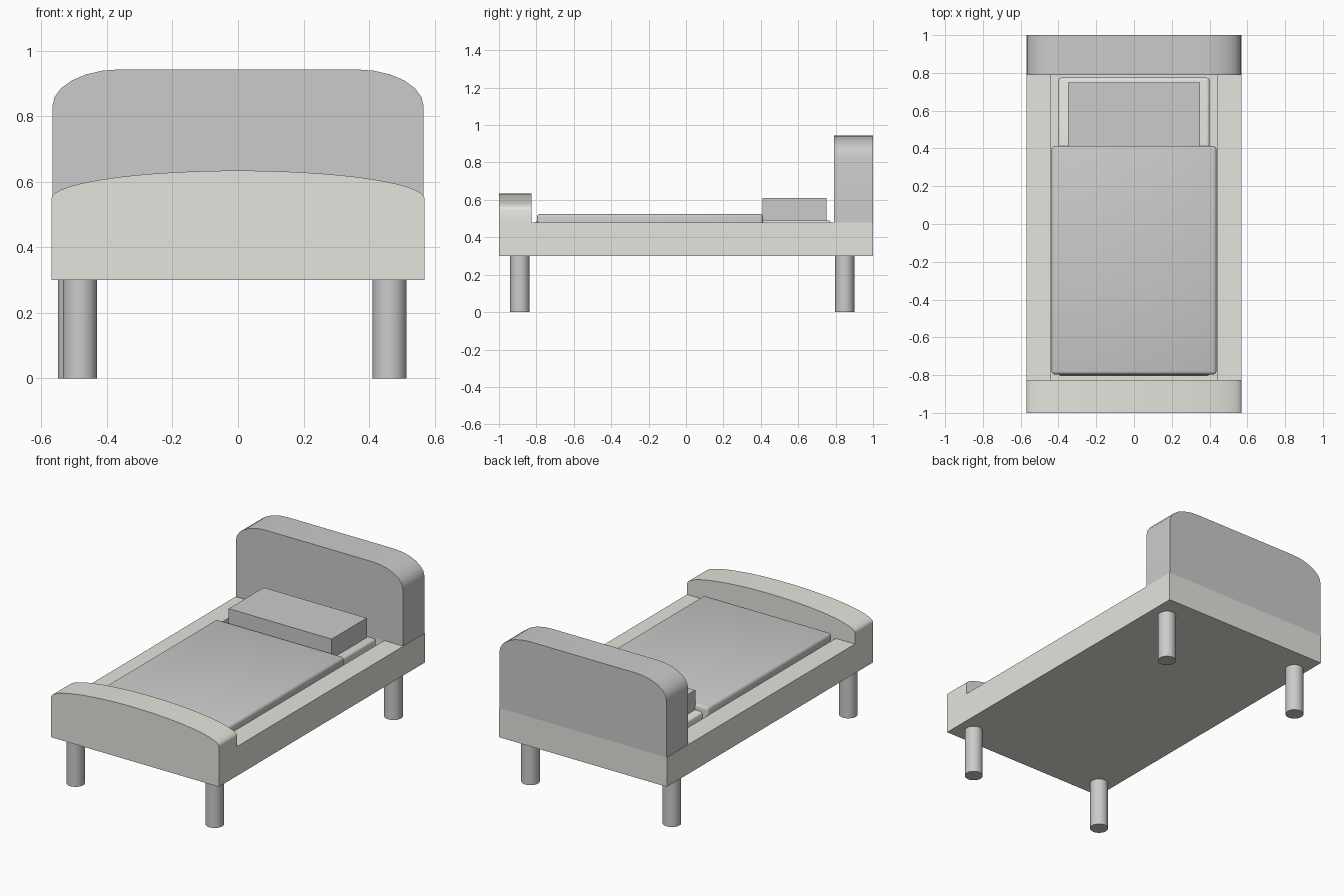
import bpy, bmesh, math

if "Cube" in bpy.data.objects:
    bpy.data.objects.remove(bpy.data.objects["Cube"])

cream = bpy.data.materials.new("cream")
cream.diffuse_color = (0.78, 0.78, 0.73, 1)
cream.use_nodes = True
cream.node_tree.nodes["Principled BSDF"].inputs["Base Color"].default_value = cream.diffuse_color


def add(name, bm, mat=None, smooth=False):
    bmesh.ops.recalc_face_normals(bm, faces=bm.faces)
    me = bpy.data.meshes.new(name)
    bm.to_mesh(me)
    bm.free()
    ob = bpy.data.objects.new(name, me)
    bpy.context.collection.objects.link(ob)
    if mat:
        me.materials.append(mat)
    if smooth:
        bpy.ops.object.select_all(action='DESELECT')
        ob.select_set(True)
        bpy.context.view_layer.objects.active = ob
        bpy.ops.object.shade_smooth_by_angle(angle=math.radians(40))
    return ob


def box_bm(x, y0, y1, z0, z1):
    bm = bmesh.new()
    bmesh.ops.create_cube(bm, size=1)
    for v in bm.verts:
        v.co = (2 * x * v.co.x, y0 + (v.co.y + 0.5) * (y1 - y0), z0 + (v.co.z + 0.5) * (z1 - z0))
    return bm


def soft_box(name, dims, radius, mat=None):
    # the lower edges stay sharp, the upright and top edges are rounded
    bm = box_bm(*dims)
    edges = [e for e in bm.edges if max(v.co.z for v in e.verts) > dims[4] - 1e-4]
    bmesh.ops.bevel(bm, geom=edges, offset=radius, segments=3, profile=0.5, affect='EDGES')
    return add(name, bm, mat, True)


def board(name, half, base, shoulder, top, flat, y0, y1, steps, mat=None):
    # end panel: straight sides with elliptical shoulders, extruded along y
    arc = [(flat + (half - flat) * math.cos(a), shoulder + (top - shoulder) * math.sin(a))
           for a in (i * math.pi / 2 / steps for i in range(steps + 1))]
    left = [(-x, z) for x, z in reversed(arc) if x > 1e-5]
    profile = [(half, base)] + arc + left + [(-half, base)]
    bm = bmesh.new()
    face = bm.faces.new([bm.verts.new((x, y0, z)) for x, z in profile])
    ext = bmesh.ops.extrude_face_region(bm, geom=[face])
    for v in ext["geom"]:
        if isinstance(v, bmesh.types.BMVert):
            v.co.y = y1
    return add(name, bm, mat, True)


# Bed frame with a recess for the mattress
bm = box_bm(0.57, -1.0, 1.0, 0.30, 0.48)
top_face = max(bm.faces, key=lambda f: f.calc_center_median().z)
bmesh.ops.inset_individual(bm, faces=[top_face], thickness=0.1)
for v in top_face.verts:
    v.co.x = math.copysign(0.44, v.co.x)
    v.co.y = 0.79 if v.co.y > 0 else -0.825
floor = bmesh.ops.extrude_discrete_faces(bm, faces=[top_face])["faces"][0]
for v in floor.verts:
    v.co.z = 0.40
add("bed_frame", bm, cream)

# End boards
board("headboard", 0.567, 0.48, 0.83, 0.943, 0.36, 0.79, 1.0, 6)
board("footboard", 0.57, 0.48, 0.548, 0.634, 0.0, -1.0, -0.825, 14, cream)

# Bedding
soft_box("mattress", (0.40, -0.805, 0.775, 0.40, 0.49), 0.015, cream)
soft_box("blanket", (0.437, -0.797, 0.413, 0.41, 0.525), 0.018)
add("pillow", box_bm(0.35, 0.41, 0.75, 0.489, 0.61))

# Legs
for name, x, y in (("front_left_leg", -0.482, -0.888), ("front_right_leg", 0.463, -0.888),
                   ("back_left_leg", -0.498, 0.848), ("back_right_leg", 0.463, 0.848)):
    bm = bmesh.new()
    bmesh.ops.create_cone(bm, cap_ends=True, segments=32, radius1=0.052, radius2=0.052, depth=0.30)
    bmesh.ops.translate(bm, verts=bm.verts, vec=(x, y, 0.15))
    add(name, bm, None, True)
